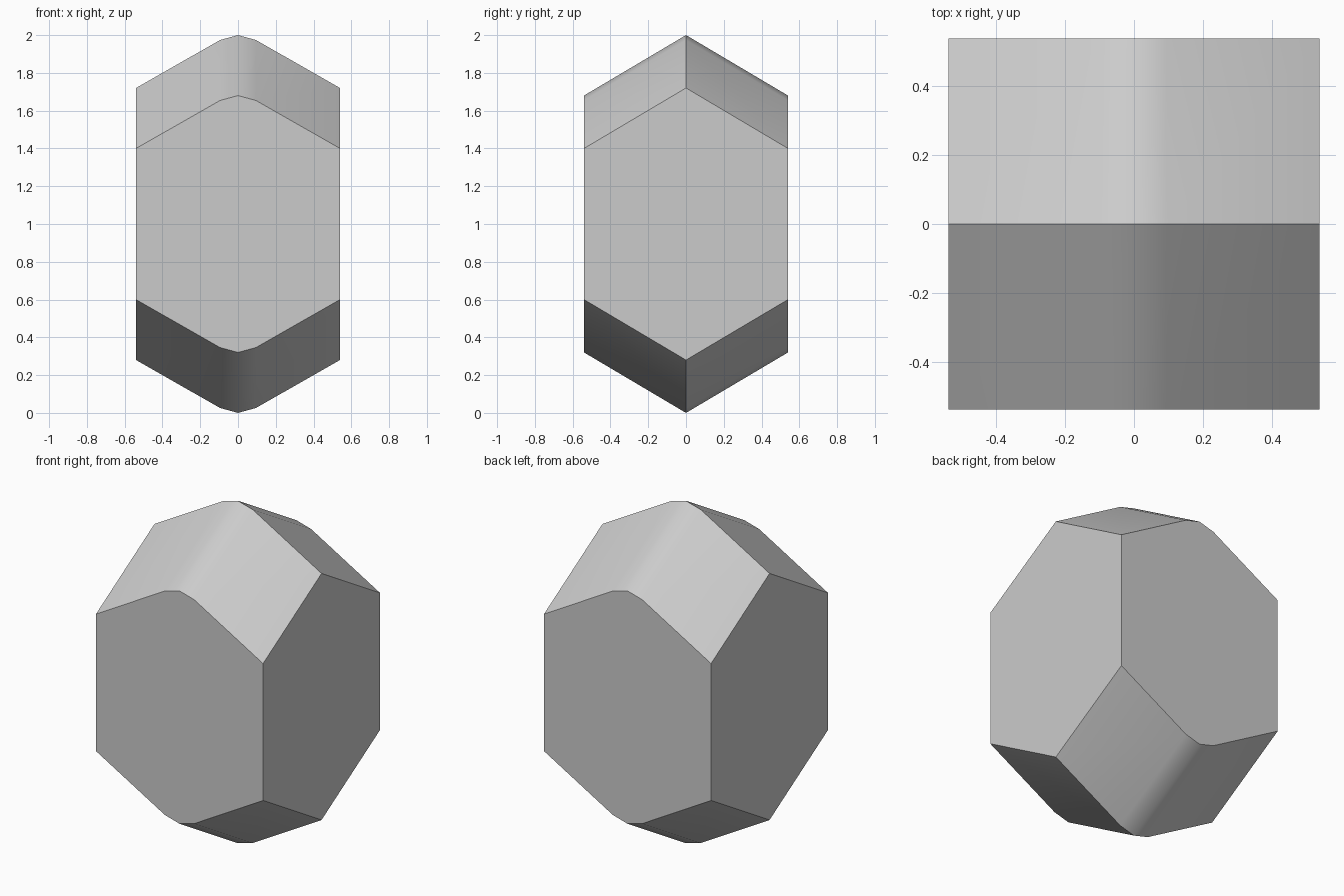
import bpy
import bmesh
import math

cube = bpy.data.objects.get("Cube")
if cube:
    bpy.data.objects.remove(cube, do_unlink=True)

HALF = 0.54          # half width and half depth
SIDE_DROP = 0.32     # how far the ridge falls towards front and back
ROOF = [(-HALF, 0.28), (-0.095, 0.026), (0, 0), (0.095, 0.026), (HALF, 0.28)]

# Neutral grey stone
grey = bpy.data.materials.new("neutral_grey")
grey.use_nodes = True
colour = (0.6, 0.6, 0.6, 1)
grey.diffuse_color = colour
grey.node_tree.nodes["Principled BSDF"].inputs["Base Color"].default_value = colour


def ring(bm, y):
    """Closed cross-section at depth y, pointed at top and bottom."""
    fall = SIDE_DROP * abs(y) / HALF
    top = [bm.verts.new((x, y, 2 - drop - fall)) for x, drop in ROOF]
    bottom = [bm.verts.new((x, y, drop + fall)) for x, drop in reversed(ROOF)]
    return top + bottom


# Faceted body: three cross-sections bridged and capped
bm = bmesh.new()
rings = [ring(bm, y) for y in (-HALF, 0, HALF)]
for a, b in zip(rings, rings[1:]):
    for i in range(len(a)):
        j = (i + 1) % len(a)
        bm.faces.new((a[i], a[j], b[j], b[i]))
bm.faces.new(rings[0])
bm.faces.new(rings[-1])
# Merge the two flat halves of each side wall
bmesh.ops.dissolve_limit(bm, angle_limit=math.radians(1),
                         verts=bm.verts, edges=bm.edges)
bmesh.ops.recalc_face_normals(bm, faces=bm.faces)

mesh = bpy.data.meshes.new("faceted_body")
bm.to_mesh(mesh)
bm.free()
mesh.materials.append(grey)
body = bpy.data.objects.new("faceted_body", mesh)
bpy.context.collection.objects.link(body)

# Soft bends along the rounded crown, crisp edges elsewhere
bpy.ops.object.select_all(action="DESELECT")
body.select_set(True)
bpy.context.view_layer.objects.active = body
bpy.ops.object.shade_smooth_by_angle(angle=math.radians(40))
